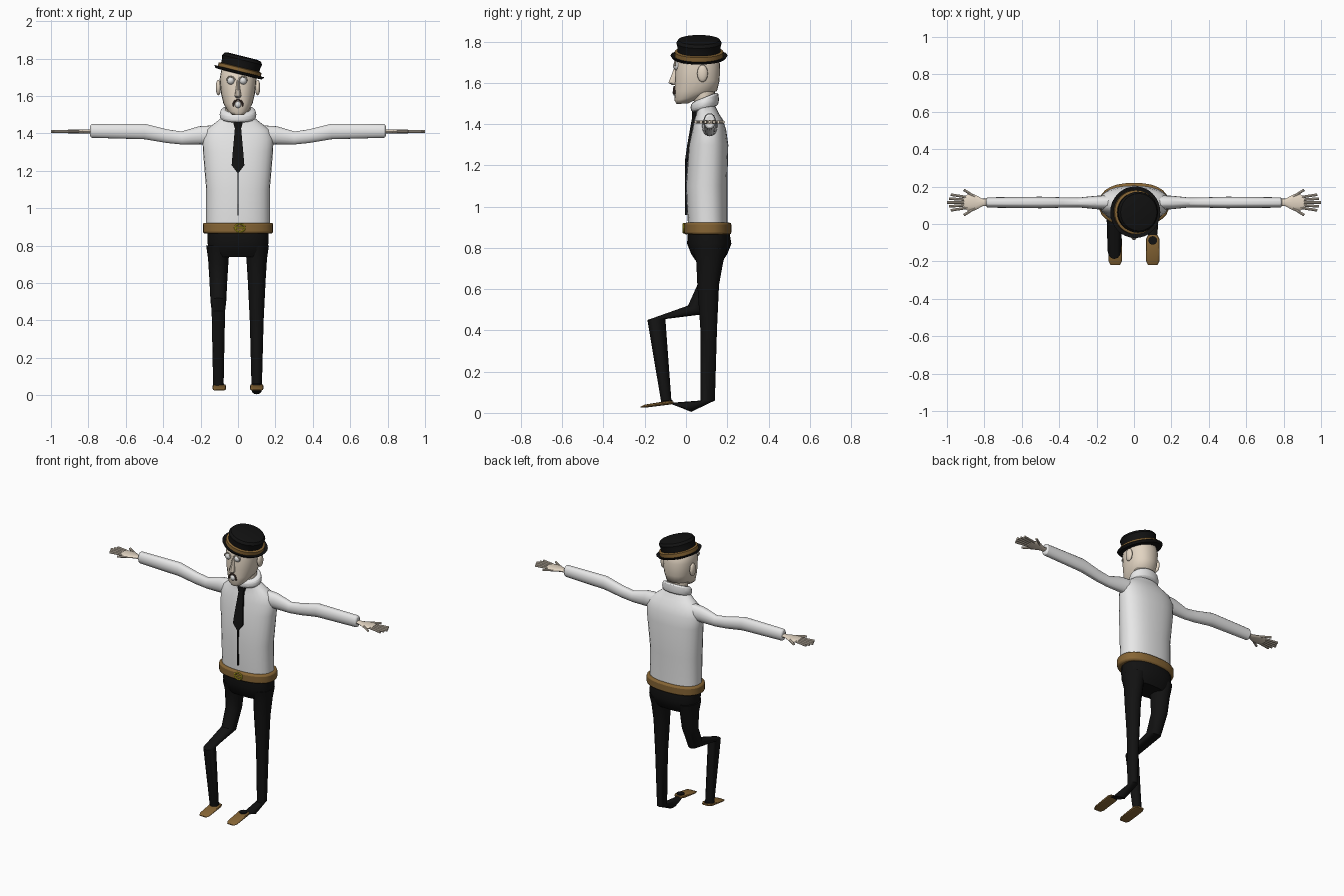
import bpy
import bmesh
from math import cos, sin, pi, sqrt, copysign, radians
from mathutils import Vector, Matrix

default_cube = bpy.data.objects.get("Cube")
if default_cube:
    bpy.data.objects.remove(default_cube, do_unlink=True)


def material(name, red, green, blue):
    mat = bpy.data.materials.new(name)
    mat.use_nodes = True
    mat.diffuse_color = (red, green, blue, 1)
    shader = mat.node_tree.nodes["Principled BSDF"]
    shader.inputs["Base Color"].default_value = mat.diffuse_color
    shader.inputs["Roughness"].default_value = .8
    return mat


WHITE = material("shirt_white", .8, .8, .8)
BLACK = material("black_cloth", .006, .006, .006)
BROWN = material("brown_leather", .24, .13, .035)
SKIN = material("skin", .76, .66, .54)
EYE = material("eye_white", .75, .75, .74)
BRASS = material("buckle_yellow", .55, .45, .02)
MOUTH = material("mouth_dark", .08, .05, .04)


def finish(name, bm, mat, angle=40):
    """Turn the bmesh into a smooth shaded object."""
    bmesh.ops.recalc_face_normals(bm, faces=bm.faces)
    mesh = bpy.data.meshes.new(name)
    bm.to_mesh(mesh)
    bm.free()
    mesh.materials.append(mat)
    obj = bpy.data.objects.new(name, mesh)
    bpy.context.collection.objects.link(obj)
    bpy.ops.object.select_all(action="DESELECT")
    obj.select_set(True)
    bpy.context.view_layer.objects.active = obj
    bpy.ops.object.shade_smooth_by_angle(angle=radians(angle))
    return obj


def loft(name, sections, mat, sides=20, power=1, angle=40):
    """Skin superellipse rings given as (centre, half axis, half axis)."""
    bm = bmesh.new()
    rings = []
    turn, grow = (pi / 4, sqrt(2)) if sides == 4 else (0, 1)
    for centre, axis_u, axis_v in sections:
        ring = []
        for i in range(sides):
            t = 2 * pi * i / sides + turn
            a, b = (grow * copysign(abs(w) ** power, w) for w in (cos(t), sin(t)))
            point = Vector(centre) + a * Vector(axis_u) + b * Vector(axis_v)
            ring.append(bm.verts.new(point))
        rings.append(ring)
    for low, high in zip(rings, rings[1:]):
        for i in range(sides):
            bm.faces.new((low[i - 1], low[i], high[i], high[i - 1]))
    bm.faces.new(rings[0])
    bm.faces.new(rings[-1])
    return finish(name, bm, mat, angle)


def body(name, rows, mat, x=0, **options):
    """Rows: half width, front point (y, z), back point (y, z)."""
    sections = []
    for half, front, back in rows:
        front, back = Vector((x, *front)), Vector((x, *back))
        sections.append(((front + back) / 2, (half, 0, 0), (back - front) / 2))
    return loft(name, sections, mat, **options)


def level(name, rows, mat, **options):
    """Horizontal rings. Rows: height, half width, front y, back y."""
    tilted = [(half, (front, z), (back, z)) for z, half, front, back in rows]
    return body(name, tilted, mat, **options)


def round_edges(obj, width):
    bevel = obj.modifiers.new("rounded", "BEVEL")
    bevel.width = width
    bevel.segments = 2
    bevel.limit_method = "ANGLE"


def ball(name, centre, radii, mat):
    bm = bmesh.new()
    place = Matrix.Translation(centre) @ Matrix.Diagonal((*radii, 1))
    bmesh.ops.create_uvsphere(bm, u_segments=16, v_segments=10, radius=1, matrix=place)
    return finish(name, bm, mat, angle=60)


def rod(name, path, radius, mat):
    """Round tube along a list of points."""
    points = [Vector(p) for p in path]
    sections = []
    for i, point in enumerate(points):
        ahead = points[min(i + 1, len(points) - 1)] - points[max(i - 1, 0)]
        up = Vector((0, 1, 0)) if abs(ahead.z) > abs(ahead.y) else Vector((0, 0, 1))
        side = ahead.cross(up).normalized() * radius
        sections.append((point, side, side.cross(ahead.normalized())))
    return loft(name, sections, mat, sides=8)


def arc(centre, width, height, start, end, steps):
    """Points on an upright ellipse facing the front."""
    x, y, z = centre
    angles = [start + (end - start) * i / steps for i in range(steps + 1)]
    return [(x + width * cos(a), y, z + height * sin(a)) for a in angles]


# Shirt, belt and hips
level("shirt", [(.9, .17, .01, .2), (1.1, .17, 0, .2), (1.3, .187, .015, .205),
                (1.37, .19, .03, .195), (1.42, .17, .04, .18),
                (1.45, .13, .05, .16), (1.49, .08, .05, .14)],
      WHITE, sides=28, power=.85)
belt = level("belt", [(z, .188, -.01, .22) for z in (.865, .922)],
             BROWN, sides=28, power=.85)
round_edges(belt, width=.01)
level("trouser_hips", [(.88, .163, .01, .21), (.82, .163, .005, .22),
                       (.77, .157, .025, .2), (.74, .14, .045, .18)],
      BLACK, sides=24, power=.85)

# Legs: both share the thigh, one stands straight and one has a raised knee
thigh = [(.065, (.03, .8), (.2, .8)), (.055, (.05, .73), (.18, .73)),
         (.048, (.055, .62), (.16, .62))]
standing = [(.037, (.07, .4), (.15, .4)), (.028, (.07, .06), (.14, .06)),
            (.028, (-.06, .05), (.025, .005)), (.022, (-.1, .05), (-.06, .04))]
raised = [(.042, (.01, .52), (.1, .48)), (.036, (-.187, .45), (-.1, .455)),
          (.028, (-.12, .05), (-.07, .05))]
body("straight_leg", thigh + standing, BLACK, x=.1, sides=12)
body("bent_leg", thigh + raised, BLACK, x=-.105, sides=12)

# Sleeve rows: distance from centre, height, radius
SLEEVE = [(.12, 1.39, .055), (.2, 1.39, .05), (.3, 1.375, .036),
          (.38, 1.385, .038), (.5, 1.41, .043), (.79, 1.413, .038)]
# Palm rows: distance from centre, half width
PALM = [(.78, .02), (.81, .02), (.85, .042), (.89, .043), (.91, .03)]
ARM_Y, HAND_Z = .115, 1.41

for side, s in (("left", 1), ("right", -1)):
    # Slipper with a dark opening
    shoe_x = .1 * s
    body(side + "_shoe", [(.025, (-.22, .03), (-.22, .025)), (.035, (-.2, .04), (-.2, .025)),
                          (.036, (-.08, .06), (-.08, .04)), (.026, (-.06, .055), (-.06, .045))],
         BROWN, x=shoe_x, sides=12, power=.6)
    level(side + "_shoe_opening", [(z, .024, -.11, -.065) for z in (.055, .063)],
          BLACK, x=shoe_x)

    # Sleeve, palm and fanned fingers
    sleeve = loft(side + "_sleeve", [((s * x, ARM_Y, z), (0, .72 * r, 0), (0, 0, r))
                                     for x, z, r in SLEEVE], WHITE, sides=16)
    round_edges(sleeve, width=.01)
    loft(side + "_palm", [((s * x, ARM_Y, HAND_Z), (0, half, 0), (0, 0, .01))
                          for x, half in PALM], SKIN, sides=12)
    for i in range(-2, 3):
        root = Vector((s * .89, ARM_Y + .014 * i, HAND_Z))
        reach = Vector((s * (.11 - .01 * abs(i)), .007 * i, 0))
        rod(f"{side}_finger_{i + 3}", [root, root + reach], .007, SKIN)
    for edge, across in (("thumb", -1), ("outer_finger", 1)):
        root = Vector((s * .85, ARM_Y + across * .03, HAND_Z))
        rod(f"{side}_{edge}", [root, root + Vector((s * .06, across * .038, 0))], .007, SKIN)

# Collar and neck
collar = body("collar", [(.09, (.03, 1.455), (.155, 1.49)), (.1, (.02, 1.48), (.16, 1.52)),
                         (.09, (.03, 1.505), (.155, 1.555))], WHITE, sides=24)
round_edges(collar, width=.01)
body("neck", [(.068, (.045, 1.46), (.14, 1.49)), (.068, (.03, 1.57), (.14, 1.57))], SKIN)

# Head
body("head", [(.03, (-.045, 1.497), (.01, 1.5)), (.058, (-.056, 1.515), (.085, 1.535)),
              (.078, (-.055, 1.56), (.15, 1.56)), (.09, (-.054, 1.61), (.163, 1.61)),
              (.098, (-.05, 1.69), (.165, 1.69)), (.088, (-.035, 1.745), (.15, 1.745)),
              (.06, (0, 1.77), (.12, 1.77))], SKIN, sides=24, power=.9, angle=60)
level("nose", [(1.685, .007, -.055, -.03), (1.64, .011, -.07, -.03),
               (1.6, .018, -.087, -.03), (1.59, .012, -.07, -.03)], SKIN, sides=10)
rod("mouth", arc((0, -.057, 1.545), .026, .035, 0, pi, steps=8), .005, MOUTH)
ball("lower_lip", (0, -.05, 1.553), (.017, .015, .018), EYE)
for side, s in (("left", 1), ("right", -1)):
    eye_x, eye_z = s * .033 - .006, 1.682
    ball(side + "_eye", (eye_x, -.042, eye_z), [.021] * 3, EYE)
    rod(side + "_eyelid", arc((eye_x, -.053, eye_z), .022, .022, 0, pi, steps=8), .004, SKIN)
    ball(side + "_ear", (s * .105, .08, 1.645), (.014, .026, .042), SKIN)

# Tilted hat: profiles are (radius, height) along its own axis
TILT = Matrix.Translation((.005, .063, 1.725)) @ Matrix.Rotation(radians(14), 4, "Y")
for part, mat, profile in (
        ("hat_crown", BLACK, [(.106, 0), (.105, .05), (.11, .07), (.1, .085), (.08, .09)]),
        ("hat_band", BROWN, [(.118, 0), (.118, .026), (.106, .03)]),
        ("hat_brim", BLACK, [(.1, -.008), (.128, -.006), (.138, .008), (.12, .004)])):
    hat = loft(part, [((0, 0, z), (r, 0, 0), (0, r, 0)) for r, z in profile], mat, sides=32)
    hat.data.transform(TILT)

# Tie, shirt placket and buckle
level("tie_knot", [(1.475, .03, .03, .06), (1.43, .018, .028, .055)], BLACK, sides=4)
level("tie_blade", [(1.435, .016, .03, .05), (1.3, .028, .006, .02),
                    (1.23, .034, -.004, .01), (1.19, .004, -.006, .006)], BLACK, sides=4)
level("placket_line", [(z, .003, -.004, .008) for z in (1.2, .96)], BLACK, sides=4)
buckle = (.01, -.012, .895)
rod("buckle_frame", arc(buckle, .026, .021, 0, 2 * pi, steps=16), .005, BRASS)
rod("buckle_bar", arc(buckle, .026, 0, 0, pi, steps=1), .004, BRASS)
